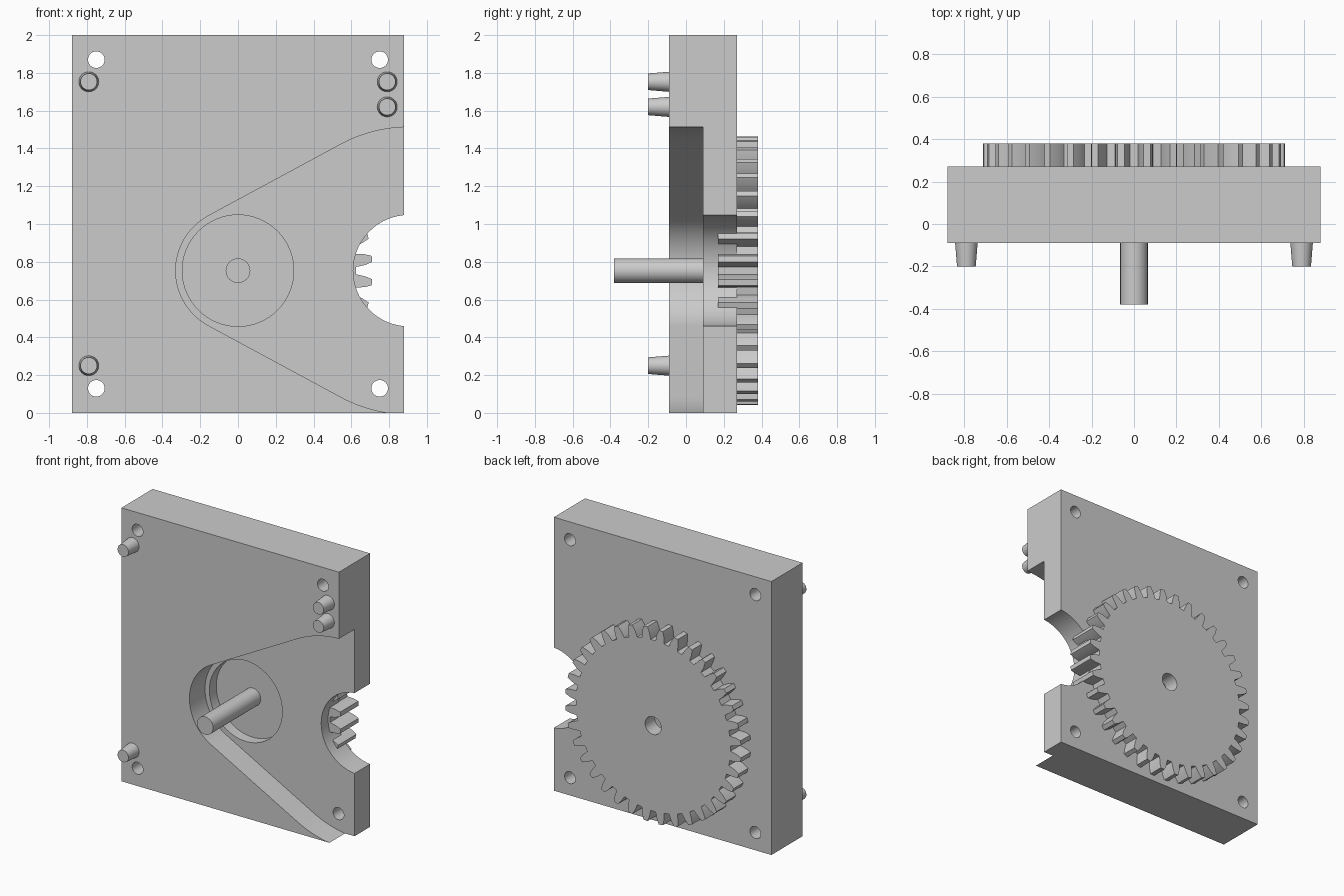
import bpy, bmesh
from math import sin, cos, pi, asin, radians

if "Cube" in bpy.data.objects:
    bpy.data.objects.remove(bpy.data.objects["Cube"])

CZ = 0.753          # height of the main axle
MX = 0.905          # x of the second axle, just past the plate edge


def arc(cx, cz, r, a0, a1, n):
    return [(cx + r * cos(a0 + (a1 - a0) * i / n), cz + r * sin(a0 + (a1 - a0) * i / n))
            for i in range(n + 1)]


def circle(cx, cz, r, n=48):
    return arc(cx, cz, r, 0, 2 * pi, n)[:-1]


def loft(name, front, back, y0, y1):
    """Solid between two matching x-z outlines at depths y0 and y1."""
    bm = bmesh.new()
    a = [bm.verts.new((x, y0, z)) for x, z in front]
    b = [bm.verts.new((x, y1, z)) for x, z in back]
    bm.faces.new(a)
    bm.faces.new(b[::-1])
    for i in range(len(a)):
        j = (i + 1) % len(a)
        bm.faces.new((a[i], b[i], b[j], a[j]))
    bmesh.ops.recalc_face_normals(bm, faces=bm.faces)
    mesh = bpy.data.meshes.new(name)
    bm.to_mesh(mesh)
    bm.free()
    ob = bpy.data.objects.new(name, mesh)
    bpy.context.collection.objects.link(ob)
    return ob


def prism(name, pts, y0, y1):
    return loft(name, pts, pts, y0, y1)


def select(ob):
    bpy.ops.object.select_all(action='DESELECT')
    ob.select_set(True)
    bpy.context.view_layer.objects.active = ob


def cut(ob, cutter):
    mod = ob.modifiers.new("cut", 'BOOLEAN')
    mod.operation = 'DIFFERENCE'
    mod.solver = 'EXACT'
    mod.object = cutter
    select(ob)
    bpy.ops.object.modifier_apply(modifier=mod.name)
    bpy.data.objects.remove(cutter)


def smooth(ob):
    select(ob)
    bpy.ops.object.shade_smooth_by_angle(angle=radians(20))


# plate
plate = prism("plate", [(-0.88, 0), (0.88, 0), (0.88, 2), (-0.88, 2)], -0.09, 0.27)

# belt pocket: small and large arcs joined by tangent lines
r, R = 0.33, 0.76
t = pi / 2 + asin((R - r) / MX)
pocket = (arc(MX, CZ, R, pi / 2, t, 12) + arc(0, CZ, r, t, 2 * pi - t, 32)
          + arc(MX, CZ, R, 2 * pi - t, 1.5 * pi, 12) + [(1.2, CZ - R), (1.2, CZ + R)])
cut(plate, prism("pocket_cutter", pocket, -0.3, 0.09))

# bearing hole and side opening
for x in (0, MX):
    cut(plate, prism("bore_cutter", circle(x, CZ, 0.295, 64), -0.3, 0.5))

# corner screw holes
for x in (-0.75, 0.75):
    for z in (0.13, 1.87):
        cut(plate, prism("screw_cutter", circle(x, z, 0.044, 32), -0.3, 0.5))
smooth(plate)

# gear: tapered teeth, as (fraction of tooth pitch, radius)
TEETH = 36
tooth = [(-0.32, 0.626), (-0.29, 0.645), (-0.24, 0.675), (-0.13, 0.712),
         (0.13, 0.712), (0.24, 0.675), (0.29, 0.645), (0.32, 0.626)]
outline = []
for i in range(TEETH):
    for f, rad in tooth:
        a = (i + 0.5 + f) * 2 * pi / TEETH
        outline.append((rad * cos(a), CZ + rad * sin(a)))
gear = prism("gear", outline, 0.17, 0.38)
cut(gear, prism("gear_bore_cutter", circle(0, CZ, 0.065), 0.27, 0.5))
smooth(gear)

# shaft
smooth(prism("shaft", circle(0, CZ, 0.065), -0.38, 0.2))

# tapered locating pegs
for i, (x, z) in enumerate([(-0.79, 0.25), (-0.79, 1.753), (0.79, 1.753), (0.79, 1.62)]):
    smooth(loft(f"peg_{i + 1}", circle(x, z, 0.044, 32), circle(x, z, 0.053, 32), -0.2, -0.09))
